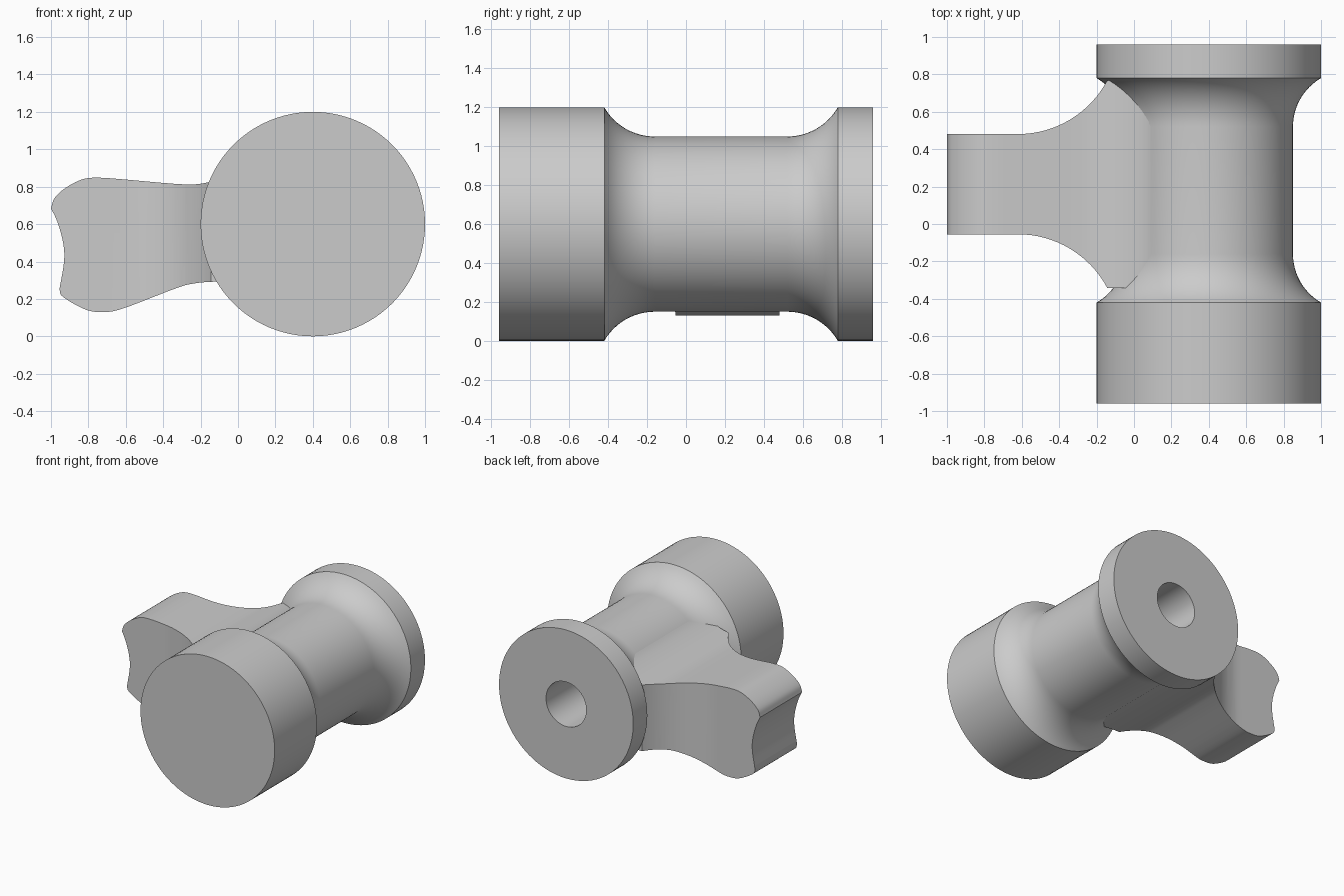
import bpy, bmesh
from math import sin, cos, asin, pi, radians, sqrt
from mathutils import Vector

cube = bpy.data.objects.get("Cube")
if cube:
    bpy.data.objects.remove(cube, do_unlink=True)

grey = bpy.data.materials.new("plain grey")
grey.use_nodes = True
grey.diffuse_color = (0.6, 0.6, 0.6, 1)
grey.node_tree.nodes["Principled BSDF"].inputs["Base Color"].default_value = (0.6, 0.6, 0.6, 1)


def finish(bm, name):
    bmesh.ops.recalc_face_normals(bm, faces=bm.faces)
    mesh = bpy.data.meshes.new(name)
    bm.to_mesh(mesh)
    bm.free()
    mesh.materials.append(grey)
    obj = bpy.data.objects.new(name, mesh)
    bpy.context.collection.objects.link(obj)
    return obj


def smooth(obj):
    bpy.ops.object.select_all(action='DESELECT')
    obj.select_set(True)
    bpy.context.view_layer.objects.active = obj
    bpy.ops.object.shade_smooth_by_angle(angle=radians(30))


def prism(points, direction, name):
    bm = bmesh.new()
    face = bm.faces.new([bm.verts.new(p) for p in points])
    ext = bmesh.ops.extrude_face_region(bm, geom=[face])
    bmesh.ops.translate(bm, vec=direction,
                        verts=[v for v in ext["geom"] if isinstance(v, bmesh.types.BMVert)])
    return finish(bm, name)


def curve(points, steps=5):
    # Catmull-Rom interpolation through a few guide points
    p = [Vector(q) for q in points]
    p = [2 * p[0] - p[1]] + p + [2 * p[-1] - p[-2]]
    out = []
    for a, b, c, d in zip(p, p[1:], p[2:], p[3:]):
        for i in range(steps):
            t = i / steps
            out.append(0.5 * (2 * b + (c - a) * t + (2 * a - 5 * b + 4 * c - d) * t * t
                              + (3 * b - a - 3 * c + d) * t ** 3))
    return out + [p[-2]]


# Spool: flanges, filleted shaft and blind bore, turned about a y-parallel axis
AXIS = Vector((0.4, 0, 0.6))
BIG, SHAFT, FILLET, BORE = 0.6, 0.45, 0.3, 0.18
sweep = asin(sqrt(FILLET ** 2 - (FILLET - BIG + SHAFT) ** 2) / FILLET)
run = FILLET * sin(sweep)
arc = [(FILLET * sin(sweep * i / 12), SHAFT + FILLET * (1 - cos(sweep * i / 12))) for i in range(13)]
profile = [(-0.96, 0), (-0.96, BIG)]
profile += [(-0.42 + run - d, r) for d, r in reversed(arc)]
profile += [(0.78 - run + d, r) for d, r in arc]
profile += [(0.96, BIG), (0.96, BORE), (-0.6, BORE), (-0.6, 0)]
bm = bmesh.new()
verts = [bm.verts.new((AXIS.x - r, y, AXIS.z)) for y, r in profile]
edges = [bm.edges.new(pair) for pair in zip(verts, verts[1:])]
bmesh.ops.spin(bm, geom=verts + edges, cent=AXIS, axis=(0, 1, 0), angle=2 * pi, steps=96)
bmesh.ops.remove_doubles(bm, verts=bm.verts, dist=0.0001)
smooth(finish(bm, "spool"))

# Arm side profile: top, hollow end and underside
top = curve([(0.12, 0.95), (0.05, 0.897), (-0.05, 0.85), (-0.15, 0.825), (-0.28, 0.812),
             (-0.6, 0.838), (-0.74, 0.848), (-0.83, 0.84), (-0.92, 0.795), (-0.98, 0.74), (-1.0, 0.685)])
end = curve([(-1.0, 0.685), (-0.965, 0.61), (-0.935, 0.5), (-0.93, 0.4), (-0.955, 0.25)])
under = curve([(-0.955, 0.25), (-0.935, 0.21), (-0.82, 0.145), (-0.73, 0.13), (-0.62, 0.147),
               (-0.35, 0.25), (-0.25, 0.28), (-0.12, 0.292), (0.02, 0.28), (0.12, 0.25)])
outline = top + end[1:] + under[1:]
arm = prism([(x, -0.6, z) for x, z in outline], (0, 1.6, 0), "arm")

# Plan outline of the arm, flaring towards the spool
MID, HALF, FLARE = 0.213, 0.268, 0.54
side = [(-1.1, HALF)]
side += [(-0.62 + FLARE * sin(a), HALF + FLARE * (1 - cos(a)))
         for a in (radians(62) * i / 16 for i in range(17))]
side += [(0.15, side[-1][1])]
plan = [(x, MID + w, -0.2) for x, w in side] + [(x, MID - w, -0.2) for x, w in reversed(side)]
cutter = prism(plan, (0, 0, 1.6), "arm_cutter")
cutter.hide_render = True

mod = arm.modifiers.new("plan shape", 'BOOLEAN')
mod.operation = 'INTERSECT'
mod.solver = 'EXACT'
mod.object = cutter
bpy.ops.object.select_all(action='DESELECT')
arm.select_set(True)
bpy.context.view_layer.objects.active = arm
bpy.ops.object.modifier_apply(modifier=mod.name)
bpy.data.objects.remove(cutter, do_unlink=True)
smooth(arm)
